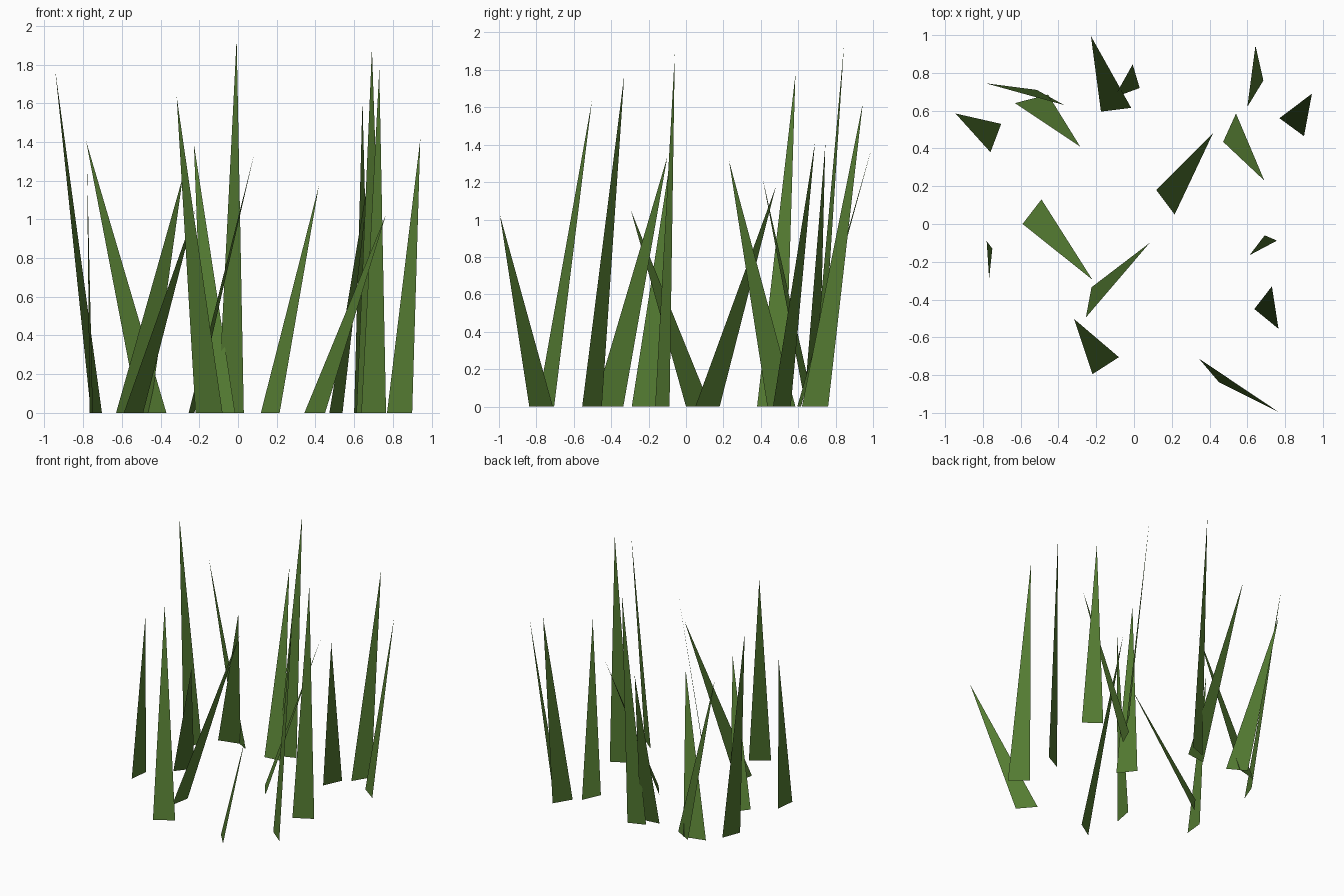
import bpy

# One flat green for every blade
green = bpy.data.materials.new("grass green")
green.diffuse_color = (0.09, 0.2, 0.032, 1)


def blade(index, ax, ay, bx, by, tx, ty, height):
    """Flat single-triangle blade: two root points on the ground and a tip."""
    mesh = bpy.data.meshes.new(f"grass_blade_{index}")
    mesh.from_pydata([(ax, ay, 0), (bx, by, 0), (tx, ty, height)], [], [(0, 1, 2)])
    mesh.materials.append(green)
    obj = bpy.data.objects.new(f"grass_blade_{index}", mesh)
    bpy.context.collection.objects.link(obj)


# Root left x y, root right x y, tip x y, height
blades = [
    (-0.175, 0.595, -0.015, 0.615, -0.228, 0.995, 1.39),
    (-0.105, 0.67, 0.03, 0.72, -0.007, 0.845, 1.935),
    (-0.515, 0.71, -0.37, 0.63, -0.785, 0.745, 1.405),
    (-0.63, 0.64, -0.455, 0.685, -0.285, 0.41, 1.22),
    (-0.76, 0.38, -0.703, 0.53, -0.945, 0.585, 1.775),
    (-0.59, 0.0, -0.49, 0.13, -0.22, -0.295, 1.05),
    (-0.767, -0.29, -0.75, -0.13, -0.78, -0.09, 1.28),
    (-0.255, -0.495, -0.225, -0.335, 0.083, -0.1, 1.335),
    (-0.22, -0.795, -0.08, -0.705, -0.317, -0.503, 1.635),
    (0.215, 0.05, 0.118, 0.18, 0.418, 0.48, 1.175),
    (0.6, 0.62, 0.685, 0.76, 0.643, 0.945, 1.62),
    (0.9, 0.465, 0.77, 0.56, 0.942, 0.69, 1.415),
    (0.472, 0.435, 0.54, 0.585, 0.69, 0.23, 1.315),
    (0.612, -0.165, 0.757, -0.088, 0.692, -0.06, 1.885),
    (0.765, -0.555, 0.637, -0.45, 0.73, -0.33, 1.775),
    (0.343, -0.712, 0.45, -0.838, 0.765, -0.995, 1.025),
]
for i, values in enumerate(blades, 1):
    blade(i, *values)
